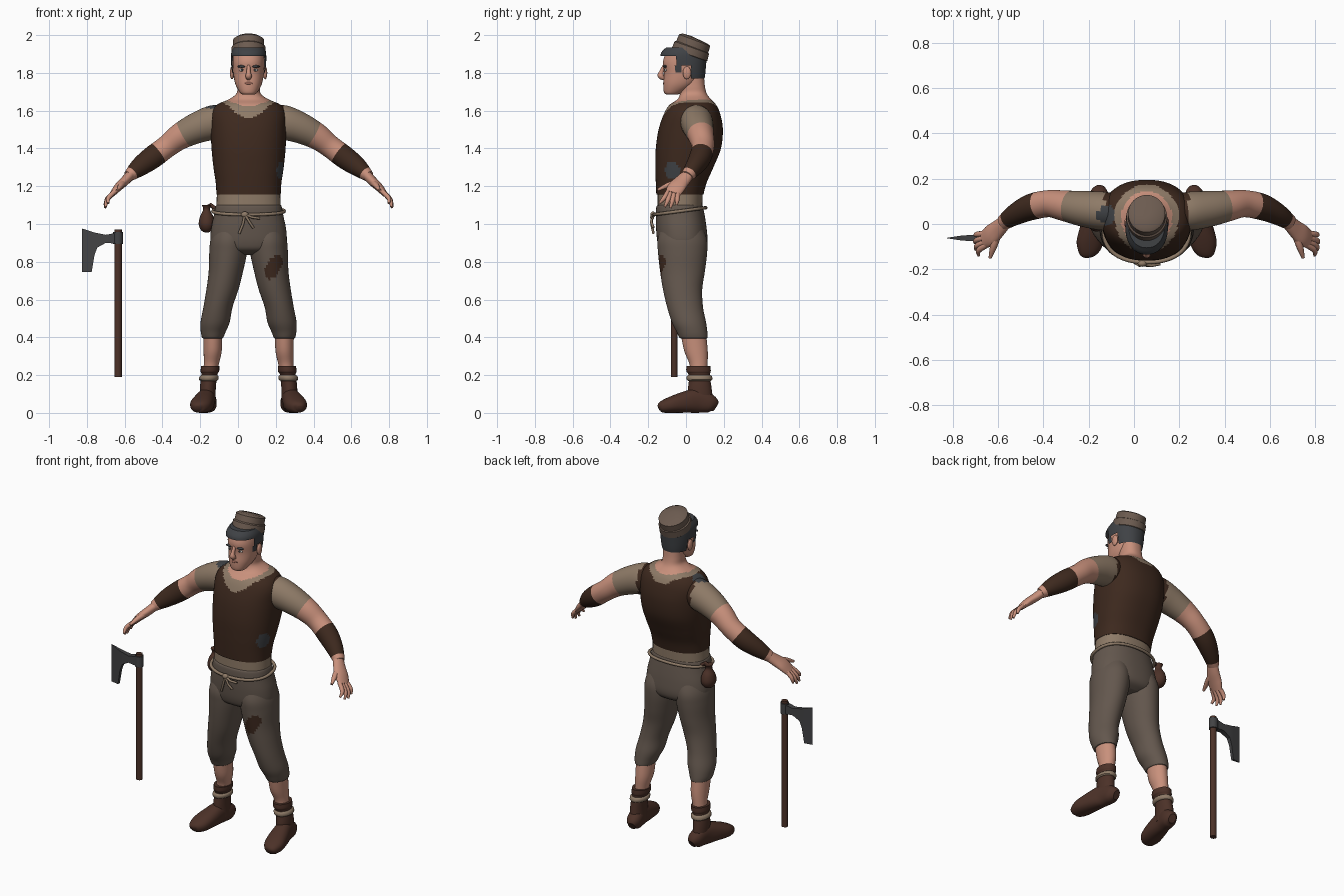
import bpy, bmesh, math
from mathutils import Vector, Matrix

if "Cube" in bpy.data.objects:
    bpy.data.objects.remove(bpy.data.objects["Cube"], do_unlink=True)

CX = 0.056  # the body's centre line; part positions are relative to it
made = []


def material(name, r, g, b):
    m = bpy.data.materials.new(name)
    m.use_nodes = True
    m.diffuse_color = (r, g, b, 1)
    m.node_tree.nodes["Principled BSDF"].inputs["Base Color"].default_value = (r, g, b, 1)
    return m


skin = material("skin", .58, .28, .2)
linen = material("tan_linen", .27, .195, .135)
vest_brown = material("dark_brown_vest", .047, .022, .013)
wool = material("grey_brown_wool", .125, .095, .075)
leather = material("red_brown_leather", .072, .031, .021)
felt = material("hat_felt", .15, .105, .08)
grey = material("charcoal_hair", .05, .054, .06)
iron = material("iron", .055, .055, .058)
white = material("eye_white", .5, .48, .45)
lip = material("lip_red", .36, .15, .11)


def finish(bm, name, mats):
    mesh = bpy.data.meshes.new(name)
    bm.to_mesh(mesh)
    bm.free()
    for m in mats:
        mesh.materials.append(m)
    ob = bpy.data.objects.new(name, mesh)
    bpy.context.scene.collection.objects.link(ob)
    made.append(ob)
    return ob


def spline(rings, steps):
    """Smoothly interpolate rings of (x, y, z, rx, ry)."""
    last = len(rings) - 1
    for i in range(last * steps + 1):
        k = min(i // steps, last - 1)
        u = i / steps - k
        four = [rings[min(max(k + j, 0), last)] for j in (-1, 0, 1, 2)]
        yield [.5 * (2*b + (c-a)*u + (2*a - 5*b + 4*c - d)*u*u + (3*b - a - 3*c + d)*u**3)
               for a, b, c, d in zip(*four)]


def loft(name, rings, mats, rule=None, s=1, n=40, steps=5, flat=False, power=2, ref=(0, 1, 0)):
    """Skin a tube over rings; rule picks a material index, or None to drop a face."""
    pts = list(spline(rings, steps))
    bm = bmesh.new()
    rows = []
    for i, p in enumerate(pts):
        t = Vector(pts[min(i + 1, len(pts) - 1)][:3]) - Vector(pts[max(i - 1, 0)][:3])
        t = Vector((0, 0, 1)) if flat else t.normalized()
        side = Vector((1, 0, 0)) if flat else Vector(ref)
        side = (side - t * side.dot(t)).normalized()
        up = t.cross(side)
        row = []
        for j in range(n):
            ang = math.tau * j / n
            ca, sa = [math.copysign(abs(v) ** (2 / power), v) for v in (math.cos(ang), math.sin(ang))]
            co = Vector(p[:3]) + side * ca * max(p[3], .002) + up * sa * max(p[4], .002)
            row.append(bm.verts.new((s * co.x + CX, co.y, max(co.z, 0))))
        rows.append(row)
    where = {}
    for i in range(len(rows) - 1):
        for j in range(n):
            k = (j + 1) % n
            f = bm.faces.new((rows[i][j], rows[i][k], rows[i+1][k], rows[i+1][j]))
            where[f] = (i + .5) / steps
    where[bm.faces.new(rows[0][::-1])] = 0
    where[bm.faces.new(rows[-1])] = len(rings) - 1
    bmesh.ops.recalc_face_normals(bm, faces=bm.faces)
    if rule:
        drop = []
        for f, t in where.items():
            c = f.calc_center_median()
            pick = rule(c.x - CX, c.y, c.z, t)
            if pick is None:
                drop.append(f)
            else:
                f.material_index = pick
        bmesh.ops.delete(bm, geom=drop, context='FACES')
    return finish(bm, name, mats)


def level(rows):
    """Horizontal rings from (z, centre x, half width, front y, back y)."""
    return [(x, (f + b) / 2, z, w, (b - f) / 2) for z, x, w, f, b in rows]


def blob(name, loc, size, mat):
    bm = bmesh.new()
    place = Matrix.Translation((loc[0] + CX, loc[1], loc[2])) @ Matrix.Diagonal((*size, 1))
    bmesh.ops.create_uvsphere(bm, u_segments=20, v_segments=12, radius=1, matrix=place)
    return finish(bm, name, [mat])


def rope(name, pts, radius, mat, cyclic=False):
    cu = bpy.data.curves.new(name, 'CURVE')
    cu.dimensions = '3D'
    cu.bevel_depth, cu.bevel_resolution, cu.use_fill_caps = radius, 2, True
    sp = cu.splines.new('POLY')
    sp.points.add(len(pts) - 1)
    for q, p in zip(sp.points, pts):
        q.co = (p[0] + CX, p[1], p[2], 1)
    sp.use_cyclic_u = cyclic
    cu.materials.append(mat)
    bpy.context.scene.collection.objects.link(bpy.data.objects.new(name, cu))


# Torso: shirt at the waist, then the vest with its neckline and patches
def vest_rule(x, y, z, t):
    collar = math.hypot(x / .142, (y - .025) / .15)
    if z > 1.54 and collar < .8:
        return 0
    if z > 1.54 and collar < 1:
        return 1
    if math.dist((x, y, z), (.165, -.07, 1.285)) < .045 or math.dist((x, y, z), (-.175, .04, 1.62)) < .045:
        return 3
    return 2


loft("shirt_waist", level([(1.06, 0, .172, -.15, .085), (1.2, 0, .166, -.15, .09)]), [linen], flat=True, power=2.3)
loft("vest_and_neck", level([
    (1.155, 0, .17, -.157, .092), (1.22, 0, .174, -.16, .11), (1.3, 0, .186, -.162, .145),
    (1.4, 0, .196, -.16, .185), (1.5, 0, .2, -.145, .195), (1.58, 0, .198, -.118, .182),
    (1.63, 0, .17, -.088, .16), (1.66, 0, .105, -.045, .132), (1.69, 0, .065, -.032, .11),
    (1.73, 0, .059, -.03, .1), (1.79, 0, .058, -.02, .095)]),
    [skin, linen, vest_brown, grey], vest_rule, flat=True, power=2.3, n=72, steps=7)


# Arms and hands
def arm_rule(x, y, z, t):
    if math.dist((x, y, z), (-.175, .04, 1.62)) < .045:
        return 3
    if abs(x) < .185:
        return 2
    return 1 if t < 2.9 else 2 if 4.5 < t < 6.7 else 0


FINGERS = [("index", -.092, -.14, .742, 1.11), ("middle", -.078, -.113, .756, 1.09),
           ("ring", -.06, -.083, .76, 1.085), ("little", -.042, -.05, .757, 1.1)]
for s, hand in ((1, "left"), (-1, "right")):
    loft(hand + "_arm", [
        (.1, .05, 1.56, .07, .07), (.18, .056, 1.54, .085, .09), (.27, .066, 1.51, .08, .082),
        (.36, .08, 1.465, .068, .07), (.43, .09, 1.412, .06, .06), (.51, .075, 1.352, .058, .06),
        (.58, .042, 1.3, .047, .05), (.635, .005, 1.253, .034, .03)],
        [skin, linen, vest_brown, grey], arm_rule, s)
    loft(hand + "_palm", [
        (.62, .015, 1.265, .032, .026), (.655, -.02, 1.228, .04, .025),
        (.69, -.05, 1.195, .047, .022), (.72, -.07, 1.16, .04, .015)], [skin], s=s, n=20)
    for label, base, tip, out, z in FINGERS:
        mid = ((.718 + out) / 2 + .012, (base + tip) / 2, (1.165 + z) / 2)
        loft(f"{hand}_{label}_finger", [(.705, base, 1.175, .013, .013), (*mid, .0125, .012),
                                        (out, tip, z, .006, .006)], [skin], s=s, n=10)
    loft(hand + "_thumb", [(.655, -.035, 1.22, .016, .02), (.675, -.095, 1.205, .016, .015),
                           (.692, -.15, 1.18, .007, .007)], [skin], s=s, n=10, ref=(1, 0, 0))

# Head and face
loft("head", level([
    (1.685, 0, .028, -.1, -.05), (1.695, 0, .045, -.116, -.02), (1.74, 0, .07, -.12, .05),
    (1.8, 0, .081, -.116, .085), (1.86, 0, .084, -.122, .098), (1.92, 0, .08, -.1, .1)]),
    [skin], flat=True, power=2.2)
loft("nose", [(0, -.113, 1.84, .009, .009), (0, -.13, 1.805, .011, .012),
              (0, -.133, 1.784, .017, .017), (0, -.115, 1.768, .012, .008)], [skin], n=16, ref=(1, 0, 0))
blob("lips", (0, -.116, 1.745), (.022, .007, .007), lip)
for s, side in ((1, "left"), (-1, "right")):
    blob(side + "_ear", (s * .088, .005, 1.8), (.011, .022, .034), skin)
    blob(side + "_eye", (s * .034, -.106, 1.815), (.015, .008, .008), white)
    blob(side + "_iris", (s * .034, -.113, 1.816), (.006, .003, .006), grey)
    blob(side + "_eyebrow", (s * .036, -.111, 1.834), (.024, .011, .007), grey)


# Hair: a shell cut back around the face
def hair_rule(x, y, z, t):
    edge = 1.885 if y < -.055 else 1.8 if y < -.02 else 1.835 if y < .03 else 1.77
    return 0 if z > edge else None


loft("hair", level([
    (1.74, 0, .07, -.1, .09), (1.78, 0, .083, -.115, .1), (1.84, 0, .092, -.128, .106),
    (1.9, 0, .093, -.134, .11), (1.935, 0, .08, -.105, .1)]), [grey], hair_rule, flat=True, power=2.2, n=64)

# Hat: tilted back, with a band and a shallow crown
loft("hat", [(0, .016, 1.89, .086, .094), (0, .018, 1.896, .092, .1), (0, .031, 1.934, .09, .097),
             (0, .033, 1.938, .083, .09), (0, .046, 1.973, .082, .088), (0, .049, 1.981, .068, .072),
             (0, .051, 1.985, .02, .02)], [felt], steps=1, ref=(1, 0, 0))

# Trousers: hips and two legs, one with a patch
HIPS = [(.835, 0, .1, -.07, .06), (.86, 0, .17, -.13, .1), (.9, 0, .2, -.15, .114), (.97, 0, .199, -.158, .11),
        (1.04, 0, .185, -.16, .1), (1.09, 0, .176, -.157, .09), (1.1, 0, .17, -.15, .085)]
loft("trouser_hips", level(HIPS), [wool], flat=True, power=2.3, n=64)


def leg_rule(x, y, z, t):
    u, v = x - .132, z - .77
    return 1 if y < -.02 and math.hypot((u - .35 * v) / .042, v / .06) < 1 else 0


for s, side in ((1, "left"), (-1, "right")):
    loft(side + "_trouser_leg", level([
        (.395, .19, .052, -.028, .11), (.4, .19, .057, -.036, .115), (.43, .187, .066, -.05, .113),
        (.48, .177, .077, -.075, .106), (.56, .162, .077, -.1, .09), (.655, .138, .085, -.122, .086),
        (.75, .12, .091, -.137, .1), (.85, .108, .1, -.148, .112), (.92, .104, .097, -.15, .11),
        (1, .095, .08, -.125, .08)]), [wool, vest_brown], leg_rule, s, flat=True, n=48, steps=6)
    loft(side + "_calf", level([(.2, .205, .036, .025, .11), (.26, .197, .04, .018, .114),
                                (.33, .19, .048, -.01, .115), (.43, .19, .05, -.03, .105)]), [skin], s=s, flat=True)
    # Boots with a rolled cuff and an ankle strap
    loft(side + "_boot_shaft", level([
        (.05, .215, .042, .01, .145), (.12, .216, .042, .01, .137), (.17, .212, .042, .015, .13),
        (.205, .207, .042, .012, .127), (.22, .205, .049, .002, .131), (.247, .203, .048, .002, .13)]),
        [leather], s=s, flat=True)
    loft(side + "_boot_foot", [
        (.205, .158, .033, .022, .026), (.21, .13, .048, .042, .048), (.222, .06, .064, .046, .064),
        (.238, -.02, .054, .056, .054), (.254, -.09, .04, .057, .041), (.266, -.132, .03, .036, .028),
        (.268, -.145, .025, .012, .012)], [leather], s=s, ref=(1, 0, 0), power=2.3)
    loft(side + "_ankle_strap", level([(.17, .211, .043, .012, .132), (.176, .211, .051, .004, .139),
                                       (.192, .209, .051, .003, .138), (.2, .208, .043, .011, .13)]),
         [linen], s=s, flat=True, steps=2)

# Rope belt with a knot and hanging ends
loop = []
for i in range(48):
    a = math.tau * i / 48
    c, d = [math.copysign(abs(v) ** .87, v) for v in (math.cos(a), math.sin(a))]
    loop.append((.189 * c, -.032 + .137 * d, 1.068 + .018 * d))
rope("rope_belt", loop, .009, linen, True)
blob("belt_knot", (-.02, -.175, 1.05), (.02, .014, .016), linen)
rope("belt_end_long", [(-.02, -.178, 1.05), (-.03, -.183, 1), (-.05, -.172, .95)], .007, linen)
rope("belt_end_short", [(-.02, -.178, 1.05), (.005, -.184, 1.01), (.025, -.172, .98)], .007, linen)
rope("belt_bow", [(-.02, -.176, 1.05), (.02, -.184, 1.035), (.06, -.176, 1.03)], .007, linen)

# Belt pouch on the right hip
loft("pouch", [(-.222, .015, z, r, r * 1.15) for z, r in
               ((.954, .008), (.968, .03), (1, .042), (1.04, .035), (1.075, .018), (1.1, .025))],
     [leather], flat=True, n=24)
rope("pouch_strap", [(-.222, .015, 1.085), (-.2, .015, 1.1), (-.17, .012, 1.075)], .012, leather)

# Axe: handle, socket and tapering blade
AX, AY = -.635 - CX, -.062
loft("axe_handle", [(AX, AY, .19, .02, .018), (AX, AY, .97, .02, .018)], [leather], flat=True, n=12, steps=1)
loft("axe_socket", [(AX, AY, .893, .026, .025), (AX, AY, .957, .026, .025)], [iron], flat=True, n=16, steps=1)
bm = bmesh.new()
rows = []
for x, top, low, th in ((-.63, .955, .895, .019), (-.7, .943, .9, .015), (-.745, .952, .875, .012),
                        (-.76, .955, .835, .011), (-.775, .96, .745, .009), (-.826, .976, .745, .001)):
    rows.append([bm.verts.new((x, AY + q * th, z)) for q, z in ((-1, low), (1, low), (1, top), (-1, top))])
for a, b in zip(rows, rows[1:]):
    for j in range(4):
        bm.faces.new((a[j], a[j - 1], b[j - 1], b[j]))
bm.faces.new(rows[0])
bm.faces.new(rows[-1])
bmesh.ops.recalc_face_normals(bm, faces=bm.faces)
finish(bm, "axe_blade", [iron])

# Smooth shading with sharp edges kept
bpy.ops.object.select_all(action='DESELECT')
for ob in made:
    ob.select_set(True)
bpy.context.view_layer.objects.active = made[0]
bpy.ops.object.shade_smooth_by_angle(angle=math.radians(40))
